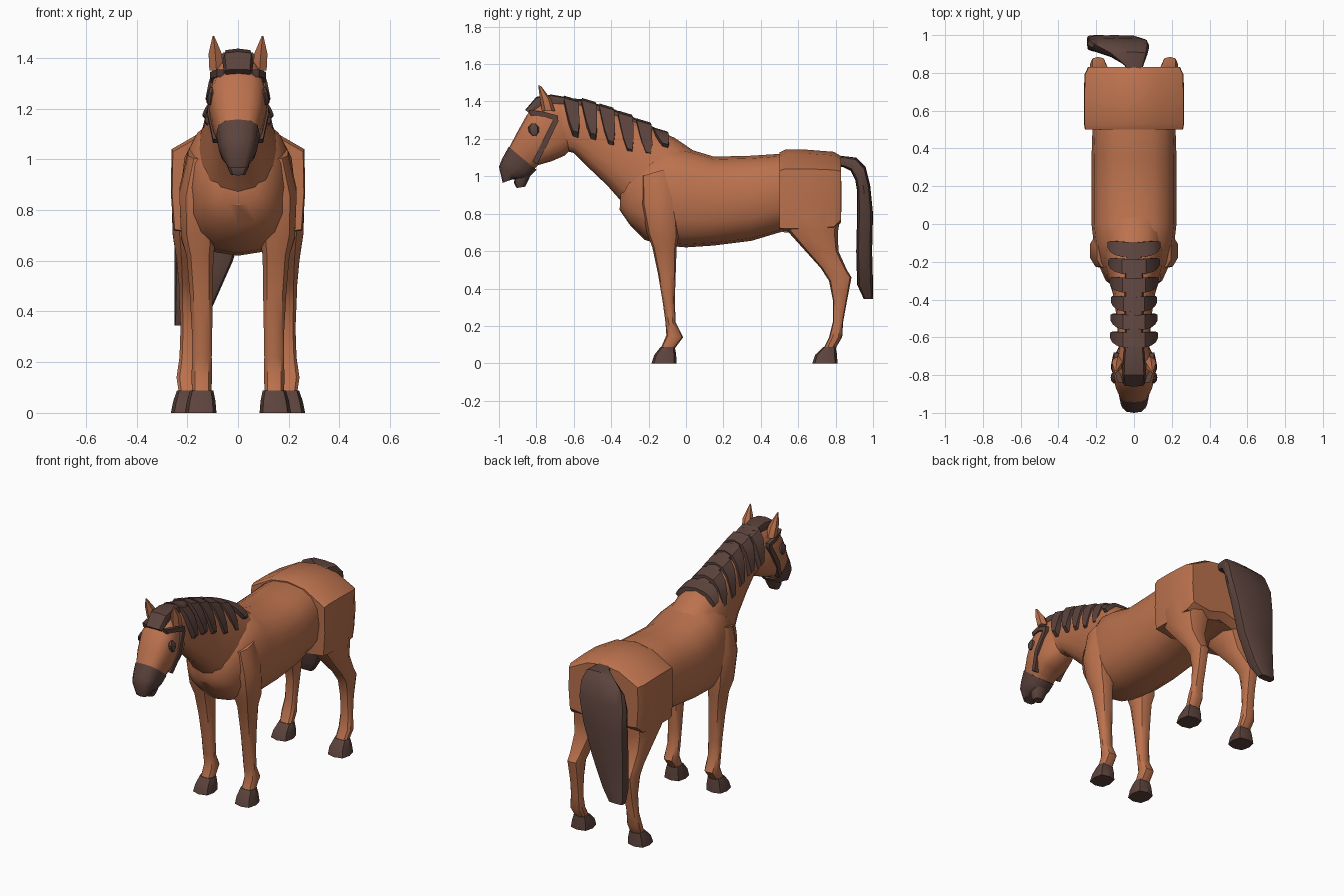
import bpy, bmesh, math


def material(name, colour):
    m = bpy.data.materials.new(name)
    m.diffuse_color = (*colour, 1)
    return m


COAT = material("chestnut_coat", (0.50, 0.168, 0.075))
DARK = material("dark_brown", (0.107, 0.056, 0.046))


def skin(name, mat, rings, angle=38):
    """Join closed rings of points into a capped solid."""
    bm = bmesh.new()
    vs = [[bm.verts.new(p) for p in r] for r in rings]
    n = len(rings[0])
    for a, b in zip(vs, vs[1:]):
        for i in range(n):
            bm.faces.new((a[i], a[(i + 1) % n], b[(i + 1) % n], b[i]))
    bm.faces.new(vs[0])
    bm.faces.new(vs[-1])
    bmesh.ops.recalc_face_normals(bm, faces=bm.faces)
    me = bpy.data.meshes.new(name)
    bm.to_mesh(me)
    bm.free()
    me.materials.append(mat)
    ob = bpy.data.objects.new(name, me)
    bpy.context.collection.objects.link(ob)
    bpy.ops.object.select_all(action='DESELECT')
    ob.select_set(True)
    bpy.context.view_layer.objects.active = ob
    bpy.ops.object.shade_smooth_by_angle(angle=math.radians(angle))
    return ob


def loft(name, mat, rows, n=16, p=2.5, side=1, turn=0.0, angle=38):
    """Each row: edge point (y, z), opposite edge (y, z), centre x, half width."""
    rings = []
    for ay, az, by, bz, xc, hw in rows:
        ring = []
        for i in range(n):
            t = 2 * math.pi * i / n + turn
            c, s = math.cos(t), math.sin(t)
            u = math.copysign(abs(c) ** (2 / p), c)
            v = math.copysign(abs(s) ** (2 / p), s)
            ring.append((side * (xc + hw * v),
                         (ay + by) / 2 + u * (ay - by) / 2,
                         (az + bz) / 2 + u * (az - bz) / 2))
        rings.append(ring)
    return skin(name, mat, rings, angle)


# Barrel and chest
loft("torso", COAT, [
    (.80, 1.08, .78, .74, 0, .17), (.50, 1.12, .50, .70, 0, .22),
    (.35, 1.11, .35, .655, 0, .225), (.15, 1.105, .15, .63, 0, .225),
    (0, 1.15, 0, .62, 0, .225), (-.10, 1.17, -.12, .63, 0, .212),
    (-.20, 1.12, -.22, .66, 0, .19), (-.30, 1.03, -.30, .74, 0, .15),
    (-.345, .98, -.355, .82, 0, .08)])

# Square hindquarters with sloping top
half = [(.12, 1.122), (.262, 1.04), (.265, .87), (.255, .72), (.12, .70)]
outline = [(0, 1.142)] + half + [(0, .74)] + [(-x, z) for x, z in reversed(half)]
skin("rump", COAT, [[(x * s, y, .92 + (z - .92) * k + dz) for x, z in outline]
                    for y, s, k, dz in ((.50, .98, .96, -.005), (.53, 1, 1, 0),
                                        (.65, 1, 1, 0), (.79, .99, .95, 0),
                                        (.83, .92, .80, .01))])

# Neck and head
loft("neck", COAT, [
    (.08, 1.11, -.25, .75, 0, .17), (-.06, 1.205, -.34, .86, 0, .155),
    (-.22, 1.28, -.42, .95, 0, .12), (-.40, 1.35, -.52, 1.045, 0, .097),
    (-.56, 1.395, -.60, 1.125, 0, .086), (-.68, 1.41, -.66, 1.14, 0, .08)])
loft("head", COAT, [
    (-.66, 1.41, -.61, 1.15, 0, .072), (-.77, 1.40, -.65, 1.11, 0, .10),
    (-.85, 1.33, -.72, 1.08, 0, .115), (-.90, 1.24, -.79, 1.06, 0, .10),
    (-.945, 1.155, -.82, 1.03, 0, .08)], p=2.8)
loft("muzzle", DARK, [
    (-.948, 1.158, -.80, 1.035, 0, .086), (-.985, 1.09, -.835, 1.0, 0, .077),
    (-1.0, 1.05, -.87, .985, 0, .067), (-.98, .965, -.925, .985, 0, .042)],
    n=12, p=2.8)
loft("chin", DARK, [
    (-.91, 1.02, -.82, 1.03, 0, .052), (-.92, .965, -.84, .985, 0, .045),
    (-.905, .937, -.86, .945, 0, .03)], n=10)

for side, tag in ((1, "left"), (-1, "right")):
    # Ears, eyes and bridle
    loft("ear_" + tag, COAT, [
        (-.77, 1.35, -.70, 1.35, .085, .032), (-.782, 1.42, -.72, 1.41, .09, .030),
        (-.79, 1.487, -.775, 1.482, .097, .004)], n=6, p=2, side=side)
    loft("eye_" + tag, DARK, [
        (-.825, 1.283, -.805, 1.283, .10, .012), (-.845, 1.262, -.785, 1.262, .105, .016),
        (-.84, 1.235, -.785, 1.235, .108, .016), (-.82, 1.215, -.80, 1.215, .108, .012)],
        n=8, p=2, side=side)
    loft("cheek_strap_" + tag, DARK, [
        (-.705, 1.315, -.68, 1.30, .094, .014), (-.770, 1.185, -.742, 1.17, .107, .014),
        (-.82, 1.08, -.795, 1.065, .085, .014)], n=4, p=50, side=side, turn=math.pi / 4)
    loft("brow_strap_" + tag, DARK, [
        (-.685, 1.325, -.685, 1.295, .092, .014), (-.76, 1.345, -.755, 1.318, .096, .014),
        (-.84, 1.355, -.83, 1.325, .070, .014)], n=4, p=50, side=side, turn=math.pi / 4)

    # Front leg with hoof
    loft("front_leg_" + tag, COAT, [
        (-.24, 1.0, -.07, 1.05, .125, .075), (-.24, .85, -.045, .90, .15, .085),
        (-.21, .70, -.04, .68, .155, .072), (-.18, .62, -.05, .62, .15, .055),
        (-.15, .48, -.055, .48, .145, .048), (-.125, .33, -.06, .33, .142, .042),
        (-.11, .22, -.055, .22, .142, .040), (-.105, .15, -.015, .14, .143, .042),
        (-.135, .08, -.06, .08, .143, .040)], n=10, side=side)
    loft("front_hoof_" + tag, DARK, [
        (-.135, .088, -.06, .088, .143, .046), (-.17, .045, -.053, .05, .145, .056),
        (-.185, 0, -.05, 0, .147, .062)], n=8, p=3, side=side, angle=30)

    # Hind leg with hoof
    loft("hind_leg_" + tag, COAT, [
        (.505, .98, .83, .98, .15, .112), (.505, .79, .832, .82, .155, .11),
        (.54, .71, .812, .70, .165, .096), (.63, .61, .815, .60, .175, .070),
        (.72, .51, .86, .50, .185, .050), (.765, .44, .885, .46, .19, .043),
        (.785, .34, .86, .33, .19, .038), (.785, .22, .84, .22, .195, .037),
        (.765, .14, .835, .14, .20, .044), (.735, .08, .80, .08, .195, .040)],
        n=10, p=2.8, side=side)
    loft("hind_hoof_" + tag, DARK, [
        (.735, .088, .80, .088, .195, .046), (.69, .045, .807, .05, .197, .058),
        (.675, 0, .81, 0, .20, .065)], n=8, p=3, side=side, angle=30)

# Crest, forelock and draped locks of the mane
loft("mane_crest", DARK, [
    (-.09, 1.215, -.12, 1.15, 0, .035), (-.22, 1.29, -.25, 1.22, 0, .055),
    (-.40, 1.365, -.43, 1.29, 0, .055), (-.56, 1.412, -.57, 1.33, 0, .05),
    (-.68, 1.425, -.67, 1.35, 0, .045)], n=8, p=3)
loft("forelock", DARK, [
    (-.62, 1.42, -.63, 1.36, 0, .05), (-.72, 1.437, -.72, 1.36, 0, .058),
    (-.80, 1.425, -.775, 1.35, 0, .062), (-.86, 1.355, -.83, 1.33, 0, .055)],
    n=8, p=4)
drape = [(0, 0, .036), (.06, -.012, .040), (.095, -.06, .036),
         (.118, -.13, .028), (.13, -.19, .014)]
strip = [(-x, d, w) for x, d, w in reversed(drape[1:])] + drape
locks = [(-.615, 1.42, .98, .95), (-.52, 1.408, .96, .95), (-.425, 1.378, .94, 1),
         (-.325, 1.34, 1.0, 1.02), (-.225, 1.298, 1.06, .9), (-.135, 1.25, 1.08, .4)]
for i, (y, z, sx, sz) in enumerate(locks):
    rings = []
    for x, d, w in strip:
        yy, zz = y - d * .13, z + d * sz
        k = w * .3                       # locks lean with the neck
        rings.append([(x * sx, yy - w, zz + k), (x * sx, yy + w, zz - k),
                      (x * sx * .78, yy + w, zz - k - .03),
                      (x * sx * .78, yy - w, zz + k - .03)])
    skin("mane_lock_%d" % (i + 1), DARK, rings)

# Tail swept to one side
loft("tail", DARK, [
    (.74, 1.11, .76, 1.05, 0, .03), (.84, 1.108, .84, 1.05, 0, .05),
    (.91, 1.10, .88, 1.03, -.03, .10), (.96, 1.05, .905, .98, -.07, .15),
    (.985, .95, .915, .92, -.085, .163), (1.0, .80, .915, .80, -.105, .145),
    (.995, .60, .91, .60, -.135, .115), (1.0, .42, .915, .42, -.175, .075),
    (1.0, .345, .95, .345, -.20, .05)], n=12, p=4)
